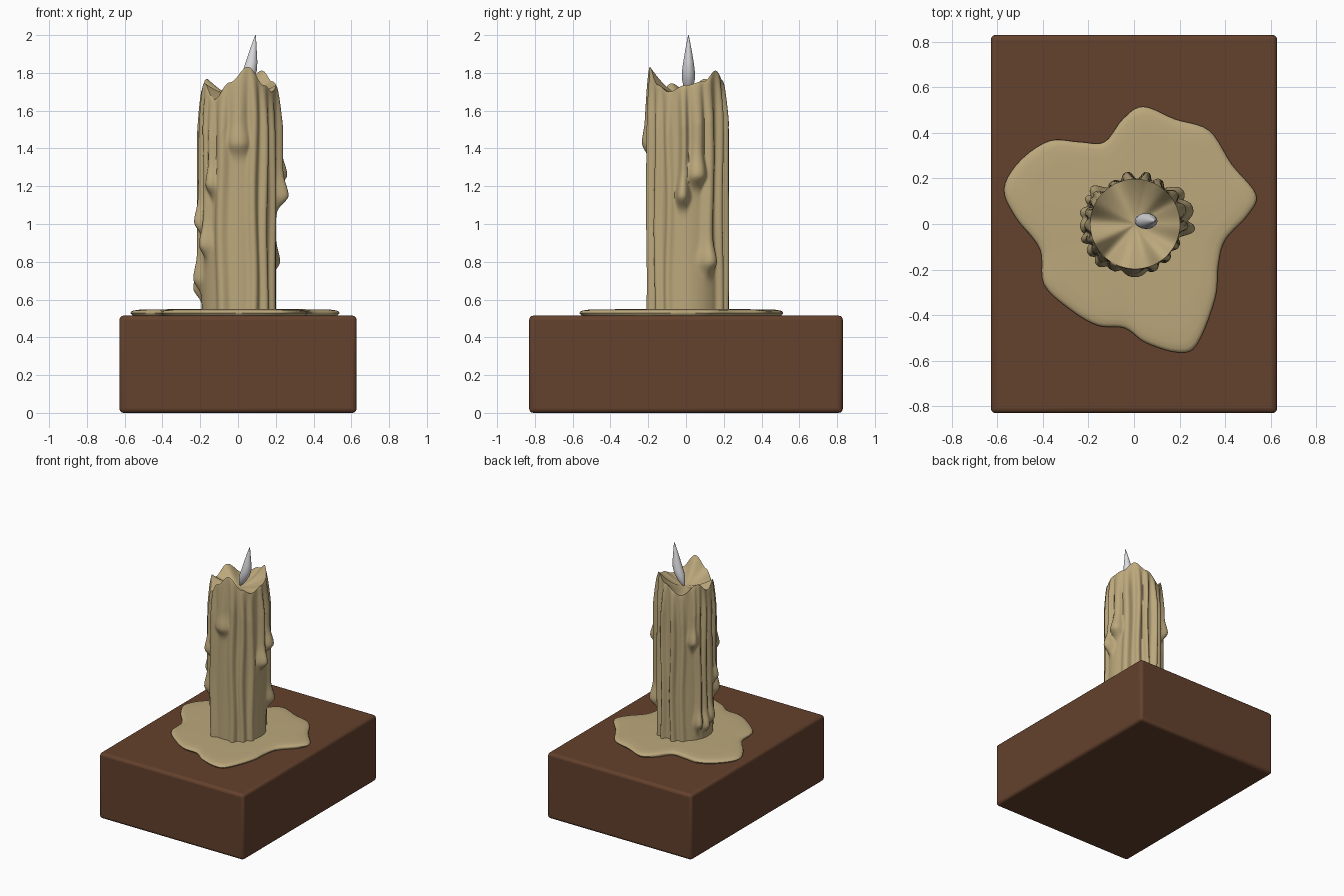
import bpy, bmesh, math
from math import sin, cos, pi, radians, exp
from mathutils import Vector

if "Cube" in bpy.data.objects:
    bpy.data.objects.remove(bpy.data.objects["Cube"])


def material(name, col):
    m = bpy.data.materials.new(name)
    m.diffuse_color = (*col, 1)
    m.use_nodes = True
    m.node_tree.nodes["Principled BSDF"].inputs["Base Color"].default_value = m.diffuse_color
    return m


WAX = material("tan_wax", (0.50, 0.39, 0.20))
BROWN = material("brown_wood", (0.127, 0.053, 0.026))
PALE = material("pale_flame", (0.72, 0.72, 0.75))


def loft(name, rings, mat, angle=50):
    """Skin closed rings of points from bottom to top and cap both ends."""
    bm = bmesh.new()
    vr = [[bm.verts.new(p) for p in ring] for ring in rings]
    n = len(rings[0])
    for a, b in zip(vr, vr[1:]):
        for i in range(n):
            j = (i + 1) % n
            bm.faces.new((a[i], a[j], b[j], b[i]))
    bm.faces.new(vr[0][::-1])
    top = bm.verts.new(sum((v.co for v in vr[-1]), Vector()) / n)
    for i in range(n):
        bm.faces.new((vr[-1][i], vr[-1][(i + 1) % n], top))
    me = bpy.data.meshes.new(name)
    bm.to_mesh(me)
    bm.free()
    me.materials.append(mat)
    ob = bpy.data.objects.new(name, me)
    bpy.context.collection.objects.link(ob)
    bpy.ops.object.select_all(action='DESELECT')
    ob.select_set(True)
    bpy.context.view_layer.objects.active = ob
    bpy.ops.object.shade_smooth_by_angle(angle=radians(angle))
    return ob


# wooden block with rounded edges
bpy.ops.mesh.primitive_cube_add(size=1, location=(0, 0, 0.2575))
block = bpy.context.object
block.name = "base_block"
block.scale = (1.256, 1.66, 0.515)
bpy.ops.object.transform_apply(location=False, rotation=False, scale=True)
block.data.materials.append(BROWN)
bev = block.modifiers.new("bevel", 'BEVEL')
bev.width, bev.segments = 0.022, 3
bpy.ops.object.shade_smooth_by_angle(angle=radians(35))

# melted wax puddle: outline smoothed through a few points
P = [(.04, .515), (-.05, .46), (-.13, .36), (-.237, .36), (-.37, .365), (-.50, .277),
     (-.57, .155), (-.52, .03), (-.413, -.11), (-.395, -.265), (-.28, -.375),
     (-.16, -.445), (-.04, -.457), (.05, -.52), (.19, -.563), (.275, -.53),
     (.355, -.33), (.37, -.18), (.40, -.07), (.50, .04), (.535, .13), (.43, .26),
     (.33, .41), (.18, .46)]
P = [Vector(p) for p in P]
outline = []
for i in range(len(P)):
    a, b, c, d = (P[(i + k) % len(P)] for k in (-1, 0, 1, 2))
    for s in range(5):
        t = s / 5
        outline.append(0.5 * (2 * b + (c - a) * t + (2 * a - 5 * b + 4 * c - d) * t * t
                              + (3 * b - a - 3 * c + d) * t ** 3))
levels = [(.97, .512), (.985, .519), (1, .528), (.993, .536), (.97, .542), (.92, .546),
          (.8, .548), (.4, .55)]
loft("wax_puddle", [[(p.x * s, p.y * s, z) for p in outline] for s, z in levels], WAX)

# candle: rim height by angle, and drips as (angle, end height, half width, relief)
RIM = [(0, 1.735), (28, 1.755), (52, 1.812), (78, 1.76), (115, 1.69), (150, 1.768),
       (178, 1.70), (203, 1.745), (229, 1.66), (256, 1.75), (284, 1.832), (312, 1.735),
       (332, 1.70), (360, 1.735)]
DRIPS = [(270, 1.37, 15, .036), (226, 1.15, 9, .05), (213, .83, 9, .048),
         (183, .65, 11, .045), (356, 1.09, 8, .066), (16, 1.2, 13, .066),
         (36, .74, 11, .06), (60, .2, 8, .05), (77, .2, 7, .065), (99, .2, 8, .06),
         (118, .2, 8, .03), (141, 1.27, 8, .055), (152, .62, 7, .05),
         (166, .6, 8, .05), (198, .95, 7, .05), (243, .2, 11, .055),
         (292, .2, 9, .05), (312, .2, 8, .04), (333, .2, 8, .035)]


def rim(deg):
    for (a, za), (b, zb) in zip(RIM, RIM[1:]):
        if a <= deg <= b:
            return za + (zb - za) * (0.5 - 0.5 * cos(pi * (deg - a) / (b - a)))


def radius(deg, z):
    total = 0
    for ang, end, w, h in DRIPS:
        ang += 1.5 * sin(z * 7 + ang)
        d = abs((deg - ang + 180) % 360 - 180)
        u = (z - end - .06) / .055
        bulb = exp(-u * u) if u < 0 else exp(-u * u * .5)
        neck = 0 if u < 0 else .55 * (1 - exp(-u * u * .5))
        width = w * (.75 + .35 * bulb)
        total += (h * (bulb + neck) * exp(-(d / width) ** 2.6)) ** 3
    fade = min(1, max(0, (rim(deg) - z) / .22)) ** .6
    return .197 + total ** (1 / 3) * fade


N, H = 180, 110
degs = [360 * i / N for i in range(N)]
rings = []
for k in range(H + 1):
    ring = []
    for g in degs:
        z = .53 + (rim(g) - .53) * k / H
        r = radius(g, z)
        ring.append((.005 + r * cos(radians(g)), r * sin(radians(g)), z))
    rings.append(ring)
# hollow melted top running down to the wick
for s in (.96, .88, .78, .66, .52, .38, .24, .1):
    rings.append([(.005 + .197 * s * cos(radians(g)), .197 * s * sin(radians(g)),
                   1.675 + (rim(g) - 1.675) * s ** 1.8) for g in degs])
loft("candle_body", rings, WAX, 60)

# leaning flame: teardrop rings along a bent path
prof = [(0, .004), (.06, .016), (.15, .027), (.27, .034), (.4, .034), (.55, .028),
        (.7, .02), (.85, .011), (.95, .005), (1, .001)]
flame = []
for t, r in prof:
    cx = .012 + .045 * min(1, t * 2.2) ** .8 + .036 * t ** 1.5
    flame.append([(cx + 1.1 * r * cos(2 * pi * i / 24), .013 + r * sin(2 * pi * i / 24),
                   1.68 + .32 * t) for i in range(24)])
loft("flame", flame, PALE)
